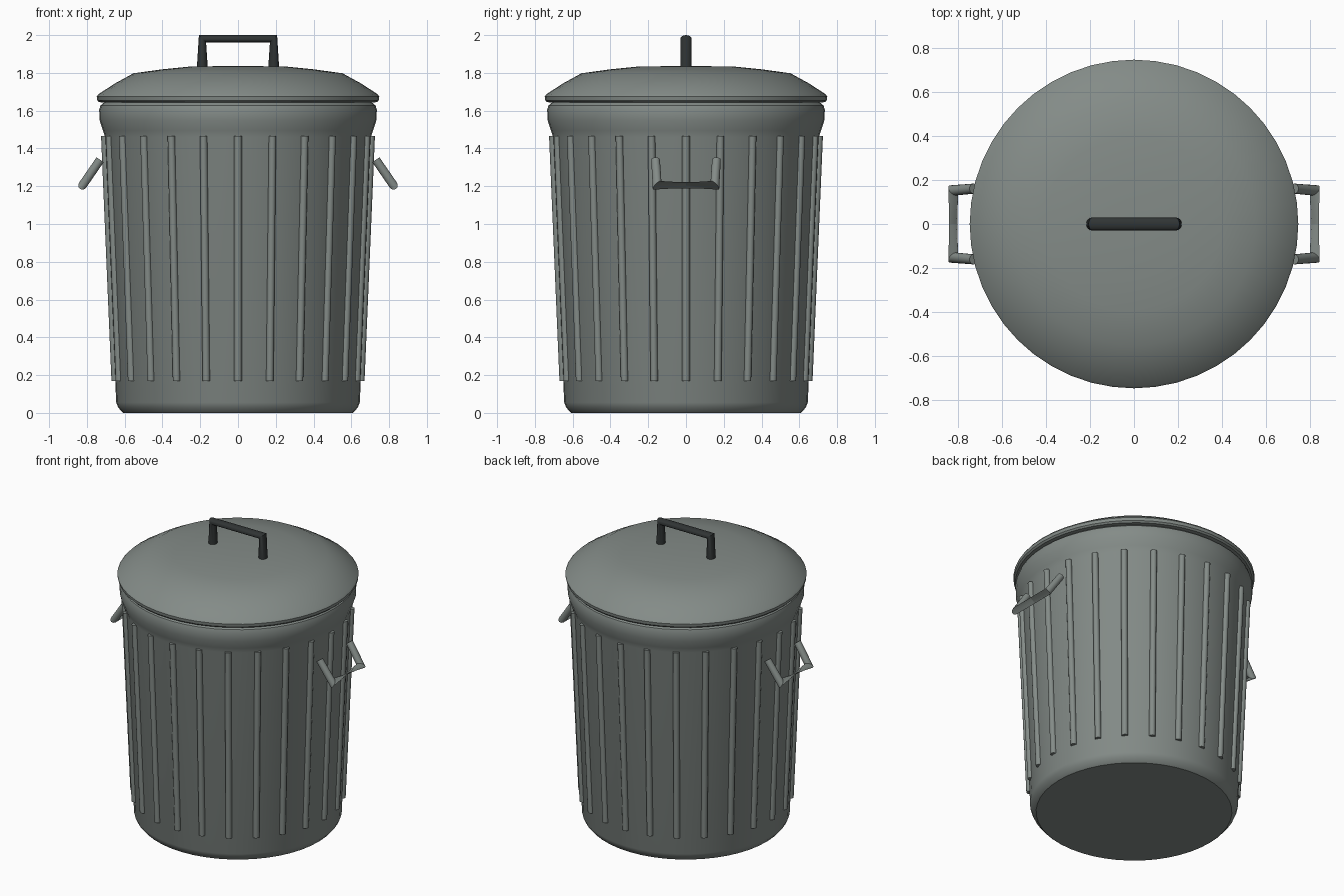
import bpy, bmesh, math
from mathutils import Vector

if "Cube" in bpy.data.objects:
    bpy.data.objects.remove(bpy.data.objects["Cube"])


def material(name, rgb):
    m = bpy.data.materials.new(name)
    m.diffuse_color = (*rgb, 1)
    m.use_nodes = True
    m.node_tree.nodes["Principled BSDF"].inputs["Base Color"].default_value = m.diffuse_color
    return m


METAL = material("galvanised_metal", (0.23, 0.26, 0.245))
DARK = material("dark_grip", (0.03, 0.035, 0.035))


def finish(name, bm, mat, angle=35):
    bmesh.ops.recalc_face_normals(bm, faces=bm.faces)
    me = bpy.data.meshes.new(name)
    bm.to_mesh(me)
    bm.free()
    ob = bpy.data.objects.new(name, me)
    bpy.context.collection.objects.link(ob)
    me.materials.append(mat)
    bpy.ops.object.select_all(action='DESELECT')
    ob.select_set(True)
    bpy.context.view_layer.objects.active = ob
    bpy.ops.object.shade_smooth_by_angle(angle=math.radians(angle))
    return ob


def loft(bm, rings):
    """Join rings of points into a closed, capped skin."""
    rows = [[bm.verts.new(p) for p in r] for r in rings]
    n = len(rows[0])
    for a, b in zip(rows, rows[1:]):
        for i in range(n):
            j = (i + 1) % n
            bm.faces.new((a[i], a[j], b[j], b[i]))
    bm.faces.new(rows[0])
    bm.faces.new(rows[-1])


def ellipse(c, u, v, n=16):
    c, u, v = Vector(c), Vector(u), Vector(v)
    return [c + u * math.cos(2 * math.pi * i / n) + v * math.sin(2 * math.pi * i / n)
            for i in range(n)]


def lathe(name, profile, mat, n=48):
    bm = bmesh.new()
    loft(bm, [ellipse((0, 0, z), (r, 0, 0), (0, r, 0), n) for r, z in profile])
    return finish(name, bm, mat)


# Tapered can with rounded foot and bulged rim
lathe("bin_body", [(0.607, 0), (0.615, 0.006), (0.635, 0.03), (0.645, 0.055),
                   (0.703, 1.46), (0.715, 1.495), (0.733, 1.55), (0.735, 1.605),
                   (0.728, 1.628), (0.71, 1.642)], METAL)

# Domed lid with rolled edge
lathe("lid", [(0.70, 1.643), (0.735, 1.645), (0.745, 1.655), (0.748, 1.675),
              (0.738, 1.688), (0.65, 1.745), (0.553, 1.798), (0.40, 1.819),
              (0.25, 1.834), (0.05, 1.836)], METAL)

# Vertical ribs around the can
bm = bmesh.new()
for k in range(24):
    a = math.radians(15 * k)
    out = Vector((math.cos(a), math.sin(a), 0))
    side = Vector((-math.sin(a), math.cos(a), 0))
    loft(bm, [ellipse(out * r + Vector((0, 0, z)), out * 0.02, side * 0.02, 12)
              for r, z in ((0.650, 0.17), (0.705, 1.465))])
finish("body_ribs", bm, METAL)

# Mitred side handles, angled down and outward
d = Vector((0.093, 0, -0.135)).normalized()
n = Vector((-d.z, 0, d.x))
R = 0.023
for name, s in (("right_side_handle", 1), ("left_side_handle", -1)):
    start, end = Vector((0.73, 0, 1.34)), Vector((0.823, 0, 1.205))
    rings = []
    for sy in (-1, 1):
        y = Vector((0, sy, 0))
        leg = ellipse(start + y * 0.161, n * R, Vector((0, R, 0)))
        corner = ellipse(end + y * 0.153, n * R, (Vector((0, 1, 0)) + d * sy) * R)
        rings += [leg, corner] if sy < 0 else [corner, leg]
    bm = bmesh.new()
    loft(bm, [[Vector((p.x * s, p.y, p.z)) for p in r] for r in rings])
    finish(name, bm, METAL)

# Mitred grip on top of the lid
bm = bmesh.new()
Y = (0, 0.03, 0)
loft(bm, [ellipse((-0.189, 0, 1.825), (-0.029, 0, 0), Y),
          ellipse((-0.188, 0, 1.981), (-0.019, 0, 0.019), Y),
          ellipse((0.188, 0, 1.981), (0.019, 0, 0.019), Y),
          ellipse((0.189, 0, 1.825), (0.029, 0, 0), Y)])
finish("lid_handle", bm, DARK)
